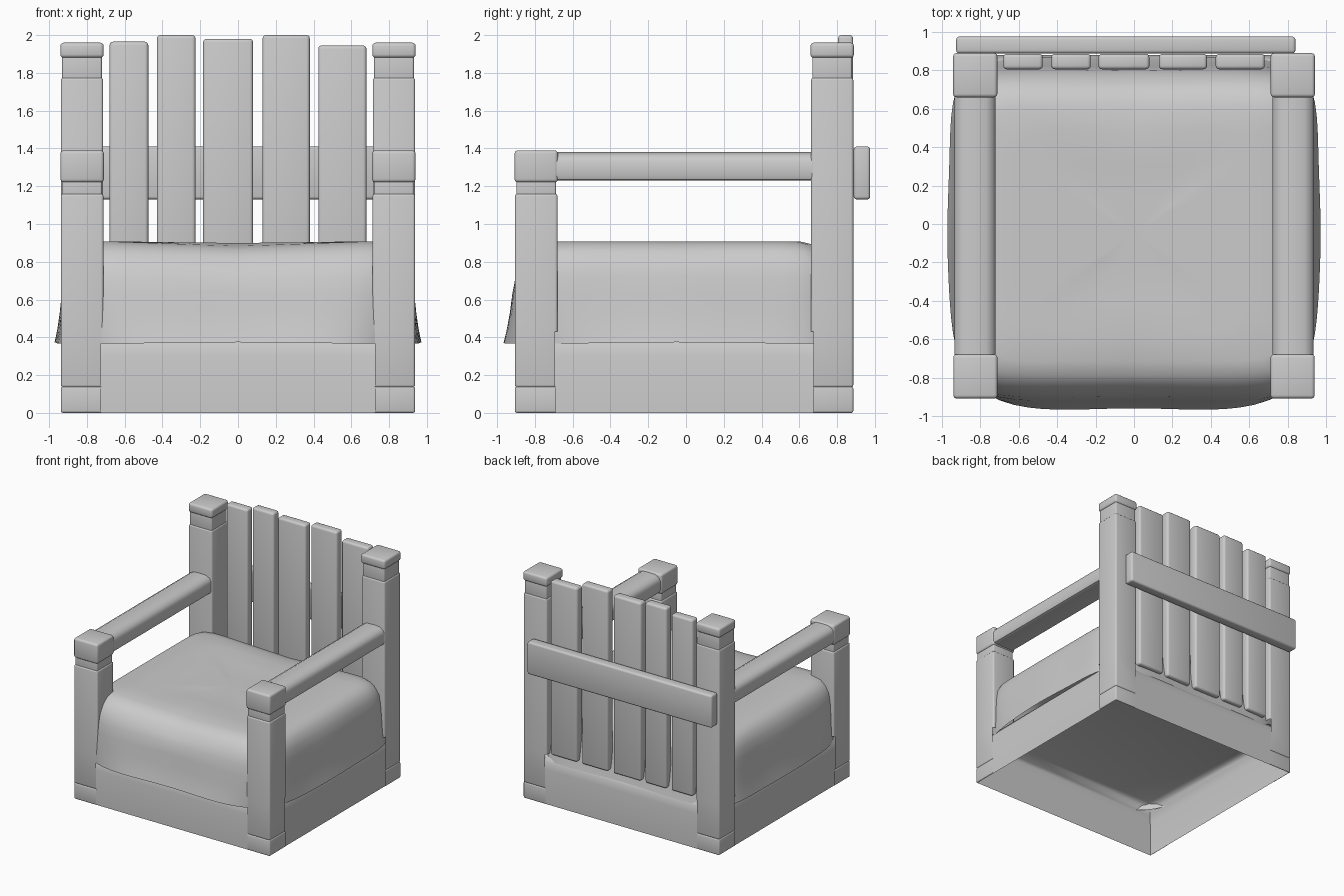
import bpy, bmesh, math
from mathutils import Vector

if "Cube" in bpy.data.objects:
    bpy.data.objects.remove(bpy.data.objects["Cube"])


def finish(name, bm):
    bmesh.ops.recalc_face_normals(bm, faces=bm.faces)
    me = bpy.data.meshes.new(name)
    bm.to_mesh(me)
    bm.free()
    ob = bpy.data.objects.new(name, me)
    bpy.context.collection.objects.link(ob)
    return ob


def add_box(bm, lo, hi, bevel=0.015, seg=3):
    """Bevelled box between two corners, added to bm."""
    part = bmesh.new()
    bmesh.ops.create_cube(part, size=1)
    lo, hi = Vector(lo), Vector(hi)
    for v in part.verts:
        v.co = Vector([(lo[i] + hi[i]) / 2 + v.co[i] * (hi[i] - lo[i]) for i in range(3)])
    if bevel:
        bmesh.ops.bevel(part, geom=part.edges[:], offset=bevel, segments=seg,
                        profile=0.5, affect='EDGES')
    tmp = bpy.data.meshes.new("tmp")
    part.to_mesh(tmp)
    part.free()
    bm.from_mesh(tmp)
    bpy.data.meshes.remove(tmp)


def post(name, sx, sy, cx, cy, rows):
    """Stacked post; the lower inner sides are removed inside the hollow base."""
    bm = bmesh.new()
    for z0, z1, half, bev in rows:
        add_box(bm, (sx * cx - half, cy - half, z0), (sx * cx + half, cy + half, z1), bev)
    bmesh.ops.bisect_plane(bm, geom=bm.verts[:] + bm.edges[:] + bm.faces[:],
                           plane_co=(0, 0, 0.43), plane_no=(0, 0, 1))
    bm.normal_update()
    inner = [f for f in bm.faces if f.calc_center_median().z < 0.43 and
             (f.normal.x * sx < -0.1 or f.normal.y * sy < -0.1 or abs(f.normal.z) > 0.9)]
    bmesh.ops.delete(bm, geom=inner, context='FACES')
    finish(name, bm)


# Posts with foot, shaft, neck and cap
for side, sx in (("left", -1), ("right", 1)):
    post("front_post_" + side, sx, -1, 0.825, -0.793,
         [(0, 0.14, 0.113, 0.012), (0.135, 1.16, 0.113, 0.014),
          (1.12, 1.26, 0.105, 0.01), (1.22, 1.39, 0.115, 0.018)])
    post("back_post_" + side, sx, 1, 0.826, 0.774,
         [(0, 0.14, 0.112, 0.012), (0.135, 1.775, 0.112, 0.014),
          (1.74, 1.90, 0.105, 0.01), (1.88, 1.96, 0.115, 0.018)])

    # Armrest: extruded board with rounded edges
    prof = [(-0.085, 0), (0.085, 0), (0.1, 0.006), (0.107, 0.025), (0.107, 0.10), (0.095, 0.128),
            (0.06, 0.147), (0, 0.15), (-0.06, 0.147), (-0.095, 0.128), (-0.107, 0.10),
            (-0.107, 0.025), (-0.1, 0.006)]
    bm = bmesh.new()
    ends = [[bm.verts.new((sx * 0.828 + x, y, 1.23 + z)) for x, z in prof] for y in (-0.70, 0.69)]
    for i in range(len(prof)):
        j = (i + 1) % len(prof)
        bm.faces.new((ends[0][i], ends[0][j], ends[1][j], ends[1][i]))
    finish("armrest_" + side, bm)

# Back slats of uneven width and height
for i, (x0, x1, top) in enumerate([(-0.68, -0.475, 1.965), (-0.43, -0.225, 2.0),
                                   (-0.185, 0.08, 1.98), (0.13, 0.38, 2.0), (0.425, 0.68, 1.945)]):
    bm = bmesh.new()
    add_box(bm, (x0, 0.805, 0.44), (x1, 0.885, top), 0.018)
    finish(f"back_slat_{i + 1}", bm)

# Cross rail behind the slats
bm = bmesh.new()
add_box(bm, (-0.925, 0.888, 1.13), (0.84, 0.975, 1.41), 0.016)
finish("back_rail", bm)

# Hollow base, open underneath, with rounded shoulder
bm = bmesh.new()
rings = []
for inset, z in ((0, 0), (0, 0.30), (0.012, 0.36), (0.04, 0.41), (0.09, 0.43)):
    x, y0, y1 = 0.928 - inset, -0.898 + inset, 0.878 - inset
    rings.append([bm.verts.new(c) for c in ((-x, y0, z), (x, y0, z), (x, y1, z), (-x, y1, z))])
for a, b in zip(rings, rings[1:]):
    for i in range(4):
        bm.faces.new((a[i], a[(i + 1) % 4], b[(i + 1) % 4], b[i]))
bm.faces.new(rings[-1])
finish("base", bm)

# Draped seat cushion: rings from hem to middle, squarer towards the top
bm = bmesh.new()
N = 96
# each level: side inset, front/back inset, height
levels = [(0, 0, 0.37), (0.014, 0.018, 0.44), (0.026, 0.035, 0.53), (0.036, 0.048, 0.63),
          (0.046, 0.065, 0.72), (0.06, 0.09, 0.79), (0.09, 0.13, 0.85), (0.135, 0.18, 0.89),
          (0.20, 0.25, 0.908), (0.36, 0.38, 0.907), (0.56, 0.56, 0.899), (0.78, 0.75, 0.894)]
rings = []
for k, (ix, iy, z) in enumerate(levels):
    ring = []
    for i in range(N):
        t = 2 * math.pi * i / N
        c, s = math.cos(t), math.sin(t)
        n = (7 if s > 0 else 4.5) + (0.8 * k if k < 9 else 0)
        r = (abs(c) ** n + abs(s) ** n) ** (-1 / n)
        wave = 0.006 * math.cos(6 * t) * max(0, 1 - ix / 0.1)
        x = (0.965 - ix + wave) * c * r
        y = -0.05 + (0.915 - iy + wave) * s * r
        # front and back edges dip towards the middle
        edge = max(0, abs(s * r) - 0.75) / 0.25 * max(0, 1 - abs(x) / 0.7)
        dz = -0.025 * edge if k >= 5 else 0.004 * math.cos(4 * t)
        ring.append(bm.verts.new((x, y, z + dz * (1 if k < 9 else 0.3))))
    rings.append(ring)
for a, b in zip(rings, rings[1:]):
    for i in range(N):
        bm.faces.new((a[i], a[(i + 1) % N], b[(i + 1) % N], b[i]))
mid = bm.verts.new((0, -0.05, 0.892))
for i in range(N):
    bm.faces.new((rings[-1][i], rings[-1][(i + 1) % N], mid))
finish("seat_cushion", bm)

# Smooth shading with sharp edges kept
for ob in bpy.context.collection.objects:
    ob.select_set(True)
    bpy.context.view_layer.objects.active = ob
bpy.ops.object.shade_smooth_by_angle(angle=math.radians(40))
